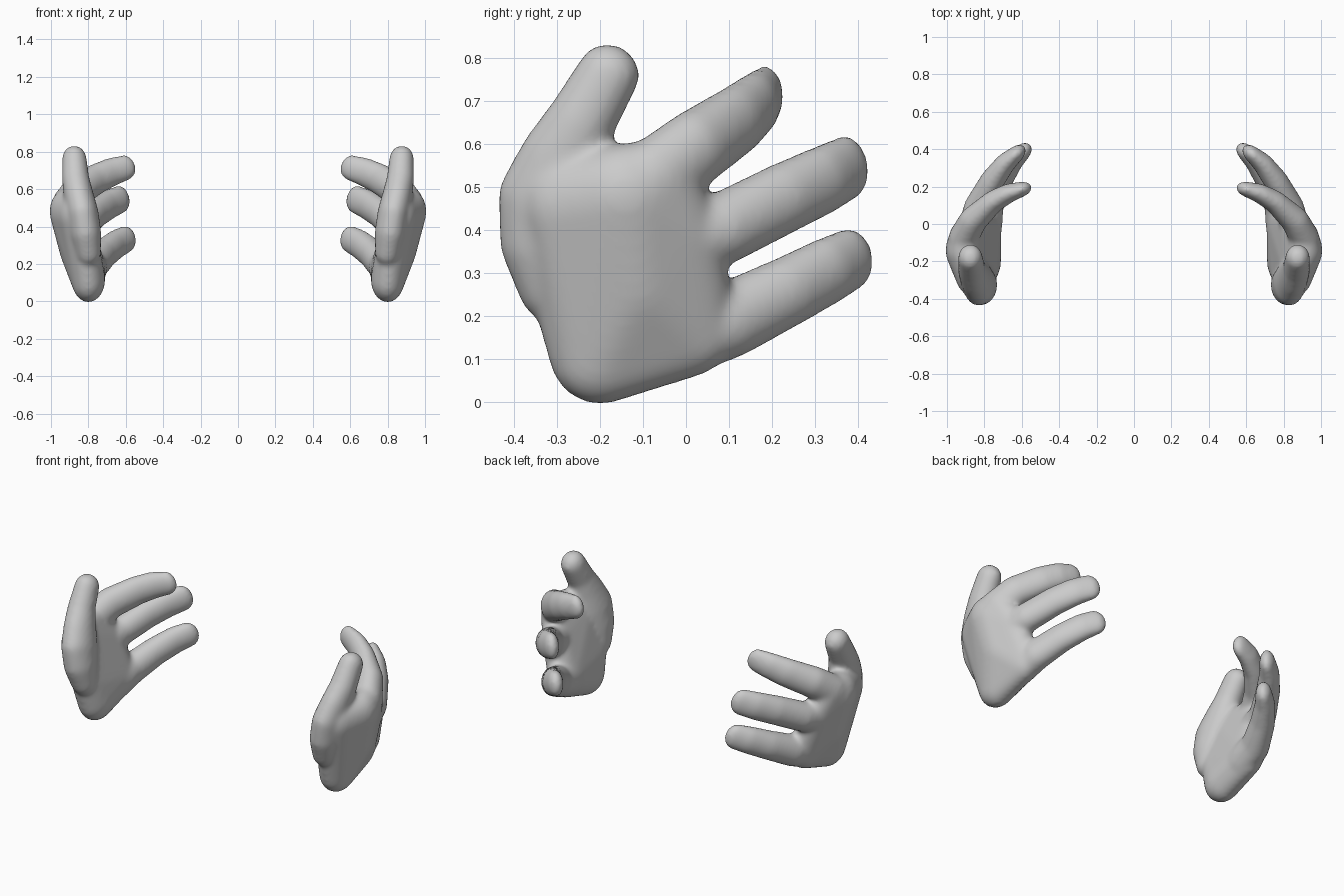
import bpy, bmesh
from mathutils import Vector

if "Cube" in bpy.data.objects:
    bpy.data.objects.remove(bpy.data.objects["Cube"])

bm = bmesh.new()


def ellipsoid_points(centre, axes, radii):
    """Points of a small ellipsoid aligned to three axes."""
    tmp = bmesh.new()
    bmesh.ops.create_icosphere(tmp, subdivisions=3, radius=1)
    pts = [Vector(centre) + sum((a * (v.co[i] * radii[i]) for i, a in enumerate(axes)), Vector())
           for v in tmp.verts]
    tmp.free()
    return pts


def hull(points):
    """Add the closed convex hull of the points to the hand."""
    tmp = bmesh.new()
    for p in points:
        tmp.verts.new(p)
    out = bmesh.ops.convex_hull(tmp, input=tmp.verts[:])
    junk = {g for g in out["geom_interior"] + out["geom_unused"] if isinstance(g, bmesh.types.BMVert)}
    bmesh.ops.delete(tmp, geom=list(junk), context='VERTS')
    bmesh.ops.recalc_face_normals(tmp, faces=tmp.faces[:])
    me = bpy.data.meshes.new("part")
    tmp.to_mesh(me)
    tmp.free()
    bm.from_mesh(me)
    bpy.data.meshes.remove(me)


def digit(nodes, ref):
    """Flattened tapering limb: nodes are (position, half width, half thickness)."""
    pos = [Vector(n[0]) for n in nodes]
    rings = []
    for i, (_, w, t) in enumerate(nodes):
        d = (pos[min(i + 1, len(pos) - 1)] - pos[max(i - 1, 0)]).normalized()
        n = d.cross(Vector(ref)).normalized()
        rings.append(ellipsoid_points(pos[i], (d, n.cross(d), n), ((w + t) / 2, w, t)))
    for a, b in zip(rings, rings[1:]):
        hull(a + b)


# palm
X, Y, Z = Vector((1, 0, 0)), Vector((0, 1, 0)), Vector((0, 0, 1))
palm = [((.80, -.20, .115), (.09, .12, .122)), ((.81, -.26, .22), (.08, .09, .10)),
        ((.795, -.01, .175), (.085, .13, .122)), ((.86, -.12, .28), (.095, .12, .12)),
        ((.865, -.02, .40), (.08, .10, .09)),
        ((.91, -.07, .52), (.078, .09, .092)), ((.92, -.14, .48), (.088, .12, .12)),
        ((.875, -.27, .46), (.08, .11, .12))]
hull([p for c, r in palm for p in ellipsoid_points(c, (X, Y, Z), r)])

# three fingers curling inward
digit([((.91, -.07, .52), .095, .08), ((.86, .02, .59), .09, .075),
       ((.755, .118, .655), .084, .060), ((.675, .163, .692), .078, .052),
       ((.60, .186, .715), .070, .040)], Z)
digit([((.86, -.02, .38), .092, .08), ((.835, .09, .405), .085, .075),
       ((.758, .23, .475), .084, .066), ((.692, .32, .517), .082, .055),
       ((.63, .375, .545), .078, .042)], Z)
digit([((.79, -.02, .16), .105, .085), ((.775, .10, .19), .09, .078),
       ((.715, .235, .256), .083, .068), ((.652, .33, .305), .08, .056),
       ((.597, .384, .333), .075, .044)], Z)

# thumb and its fleshy base
digit([((.80, -.318, .26), .072, .068), ((.815, -.327, .37), .107, .084),
       ((.83, -.317, .47), .122, .085), ((.85, -.285, .56), .105, .08),
       ((.868, -.245, .65), .082, .074), ((.875, -.18, .763), .074, .066)], Y)

mesh = bpy.data.meshes.new("hands")
bm.to_mesh(mesh)
bm.free()
hands = bpy.data.objects.new("hands", mesh)
bpy.context.collection.objects.link(hands)

# fuse the parts, soften the joins, mirror to the other hand
rm = hands.modifiers.new("fuse", 'REMESH')
rm.mode = 'VOXEL'
rm.voxel_size = 0.011
rm.use_smooth_shade = True
sm = hands.modifiers.new("soften", 'SMOOTH')
sm.factor = 0.5
sm.iterations = 20
mi = hands.modifiers.new("other_hand", 'MIRROR')
mi.use_axis = (True, False, False)
mi.use_mirror_merge = False
